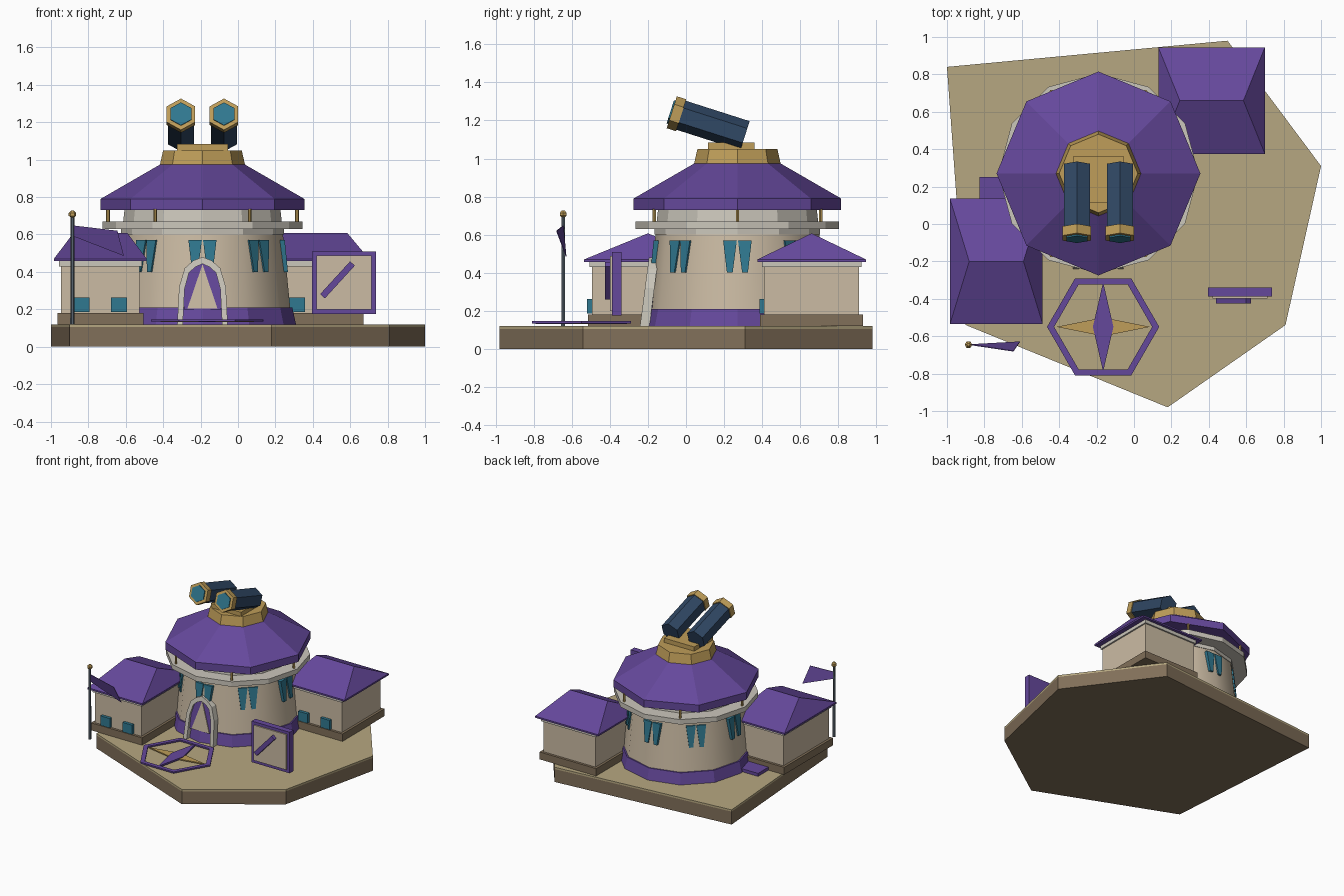
import bpy, bmesh
from math import sin, cos, pi, radians
from mathutils import Vector, Matrix

if "Cube" in bpy.data.objects:
    bpy.data.objects.remove(bpy.data.objects["Cube"])


def mat(name, r, g, b):
    m = bpy.data.materials.new(name)
    m.diffuse_color = (r, g, b, 1)
    m.use_nodes = True
    m.node_tree.nodes["Principled BSDF"].inputs["Base Color"].default_value = m.diffuse_color
    return m


PURPLE = mat("purple", .13, .065, .33)
CREAM = mat("cream", .60, .50, .37)
STONE = mat("pale_stone", .60, .57, .50)
BROWN = mat("brown", .22, .16, .10)
SAND = mat("sand", .47, .39, .22)
GOLD = mat("gold", .52, .34, .10)
NAVY = mat("navy", .03, .065, .13)
TEAL = mat("teal", .03, .19, .28)
STEEL = mat("steel", .10, .13, .16)


def loft(name, rings, material, closed=False):
    """Skin equal-length rings of points; cap the ends unless closed."""
    bm = bmesh.new()
    vs = [[bm.verts.new(p) for p in r] for r in rings]
    n = len(vs[0])
    pairs = list(zip(vs, vs[1:])) + ([(vs[-1], vs[0])] if closed else [])
    for a, b in pairs:
        for i in range(n):
            j = (i + 1) % n
            bm.faces.new((a[i], a[j], b[j], b[i]))
    if not closed:
        bm.faces.new(vs[0][::-1])
        bm.faces.new(vs[-1])
    bmesh.ops.remove_doubles(bm, verts=bm.verts, dist=1e-5)
    bmesh.ops.recalc_face_normals(bm, faces=bm.faces)
    me = bpy.data.meshes.new(name)
    bm.to_mesh(me)
    bm.free()
    me.materials.append(material)
    ob = bpy.data.objects.new(name, me)
    bpy.context.collection.objects.link(ob)
    return ob


def ring(n, r, z, c, rot=0.0):
    return [(c[0] + r * cos(2 * pi * i / n + rot), c[1] + r * sin(2 * pi * i / n + rot), z) for i in range(n)]


def lathe(name, n, profile, c, material, rot=0.0, closed=False):
    return loft(name, [ring(n, r, z, c, rot) for r, z in profile], material, closed)


def prism(name, pts, z0, z1, material):
    return loft(name, [[(x, y, z) for x, y in pts] for z in (z0, z1)], material)


def rect(c, hx, hy, z):
    return [(c[0] + sx * hx, c[1] + sy * hy, z) for sx, sy in ((-1, -1), (1, -1), (1, 1), (-1, 1))]


def box(name, x0, x1, y0, y1, z0, z1, material):
    c = ((x0 + x1) / 2, (y0 + y1) / 2)
    return loft(name, [rect(c, (x1 - x0) / 2, (y1 - y0) / 2, z) for z in (z0, z1)], material)


# Ground slab
GROUND = [(-1, .84), (-.9, -.54), (.18, -.98), (.81, -.54), (1, .31), (.5, .98)]
prism("ground_slab", GROUND, 0, .105, BROWN)
prism("ground_top", GROUND, .105, .12, SAND)

# Tower
T = (-.19, .27)
lathe("tower_plinth", 12, [(.5, .12), (.48, .21)], T, PURPLE)
body = lathe("tower_body", 12, [(.47, .2), (.43, .605)], T, CREAM)
lathe("tower_collar", 12, [(.435, .60), (.435, .64)], T, STONE)
lathe("tower_neck", 12, [(.425, .66), (.415, .75)], T, STONE)
lathe("balcony", 12, [(.535, .63), (.535, .67)], T, STONE)
lathe("tower_roof", 8, [(.545, .73), (.545, .79), (.225, .975)], T, PURPLE)
lathe("roof_collar", 8, [(.228, .97), (.21, 1.05)], T, GOLD)
for i in range(6):
    a = i * pi / 3
    lathe("eave_post", 6, [(.01, .665), (.01, .735)], (T[0] + .505 * cos(a), T[1] + .505 * sin(a)), GOLD)
bpy.ops.object.select_all(action='DESELECT')
bpy.context.view_layer.objects.active = body
body.select_set(True)
bpy.ops.object.shade_smooth_by_angle(angle=radians(35))


def wall_panel(name, pts, angle, r0, slope, depth, material):
    """Flat outline (sideways, height) leaning on the tower wall."""
    out, side = Vector((cos(angle), sin(angle))), Vector((-sin(angle), cos(angle)))
    rings = []
    for d in (depth, 0):
        row = []
        for u, z in pts:
            p = Vector(T) + out * (r0 + slope * (z - .21) - d) + side * u
            row.append((p.x, p.y, z))
        rings.append(row)
    loft(name, rings, material)


# Paired tapering windows around the tower
for i in range(8):
    r0 = .476 if i % 2 == 0 else .464
    for s in (-1, 1):
        wall_panel("tower_window", [(s * .075, .57), (s * .003, .57), (s * .025, .40), (s * .055, .40)],
                   i * pi / 4, r0, -.1, .03, TEAL)

# Door with pointed arch
wall_panel("door_curtain", [(-.1, .2), (.1, .2), (.095, .33), (.07, .41), (0, .45), (-.07, .41), (-.095, .33)],
           -pi / 2, .478, -.1, .03, PURPLE)
wall_panel("door_flap", [(-.08, .205), (.08, .205), (0, .44)], -pi / 2, .484, -.1, .03, CREAM)
half_out = [(.135, .12), (.125, .32), (.095, .42), (.05, .46)]
half_in = [(.105, .12), (.095, .31), (.072, .395), (.04, .425)]
arch = (half_out + [(0, .48)] + [(-u, z) for u, z in half_out[::-1]]
        + [(-u, z) for u, z in half_in] + [(0, .443)] + half_in[::-1])
wall_panel("door_arch", arch, -pi / 2, .50, -.13, .05, STONE)

# Twin telescopes
box("telescope_mount", -.326, -.054, .115, .36, 1.05, 1.085, GOLD)
back, front = Vector((0, .31, 1.12)), Vector((0, -.075, 1.243))
axis = (front - back).normalized()
turn = Matrix(((1, 0, 0), (0, axis.z, axis.y), (0, -axis.y, axis.z)))


def tube(name, x, r, t0, t1, material):
    rows = []
    for t in (t0, t1):
        o = back + axis * t + Vector((x, 0, 0))
        rows.append([o + turn @ Vector(p) for p in ring(6, r, 0, (0, 0), pi / 6)])
    loft(name, rows, material)


for x in (-.305, -.075):
    tube("telescope_tube", x, .08, 0, .37, NAVY)
    tube("telescope_rim", x, .088, .352, .404, GOLD)
    tube("telescope_lens", x, .064, .39, .412, TEAL)


# Side houses
def house(side, c, wall, roof, ridge):
    (wx, wy), (rx, ry) = wall, roof
    for part, grow, z0, z1, m in (("plinth", .02, .12, .18, BROWN), ("walls", 0, .17, .44, CREAM),
                                  ("cornice", .012, .43, .462, STONE)):
        loft(side + "_house_" + part, [rect(c, wx + grow, wy + grow, z) for z in (z0, z1)], m)
    loft(side + "_house_roof", [rect(c, rx, ry, .457), rect(c, rx, ry, .47), rect(c, ridge, 0, .607)], PURPLE)
    for s in (-1, 1):
        x, y = c[0] + s * .1, c[1] - wy
        box(side + "_house_window", x - .042, x + .042, y - .024, y + .02, .185, .262, TEAL)


house("left", (-.736, -.2), (.21, .295), (.248, .335), .145)
house("right", (.415, .66), (.235, .25), (.285, .285), .17)
box("back_step", -.825, -.62, .08, .25, .12, .145, PURPLE)

# Compass emblem on the ground
C = (-.165, -.55)
lathe("compass_ring", 6, [(.30, .134), (.30, .146), (.262, .146), (.262, .134)], C, PURPLE, closed=True)
for name, w, h, m, z in (("compass_gold_points", .25, .05, GOLD, .141), ("compass_purple_points", .055, .24, PURPLE, .146)):
    prism(name, [(C[0] - w, C[1]), (C[0], C[1] - h), (C[0] + w, C[1]), (C[0], C[1] + h)], .132, z, m)

# Sign board
box("sign_frame", .395, .738, -.388, -.34, .175, .51, PURPLE)
box("sign_panel", .42, .713, -.398, -.38, .20, .487, CREAM)
a, b = Vector((.452, .27)), Vector((.612, .445))
n = Vector((-(b - a).y, (b - a).x)).normalized() * .017
loft("sign_bar", [[(p.x, y, p.y) for p in (a + n, a - n, b - n, b + n)] for y in (-.425, -.395)], PURPLE)

# Flagpole and pennant
P = (-.885, -.645)
lathe("flag_pole", 6, [(.012, .12), (.010, .70)], P, STEEL)
lathe("flag_finial", 6, [(.008, .69), (.02, .70), (.02, .715), (.008, .728)], P, GOLD)
flag = [(-.88, -.645, .648), (-.88, -.645, .59), (-.61, -.63, .485), (-.645, -.68, .62)]
loft("flag", [[(x, y + d, z) for x, y, z in flag] for d in (-.002, .002)], PURPLE)
